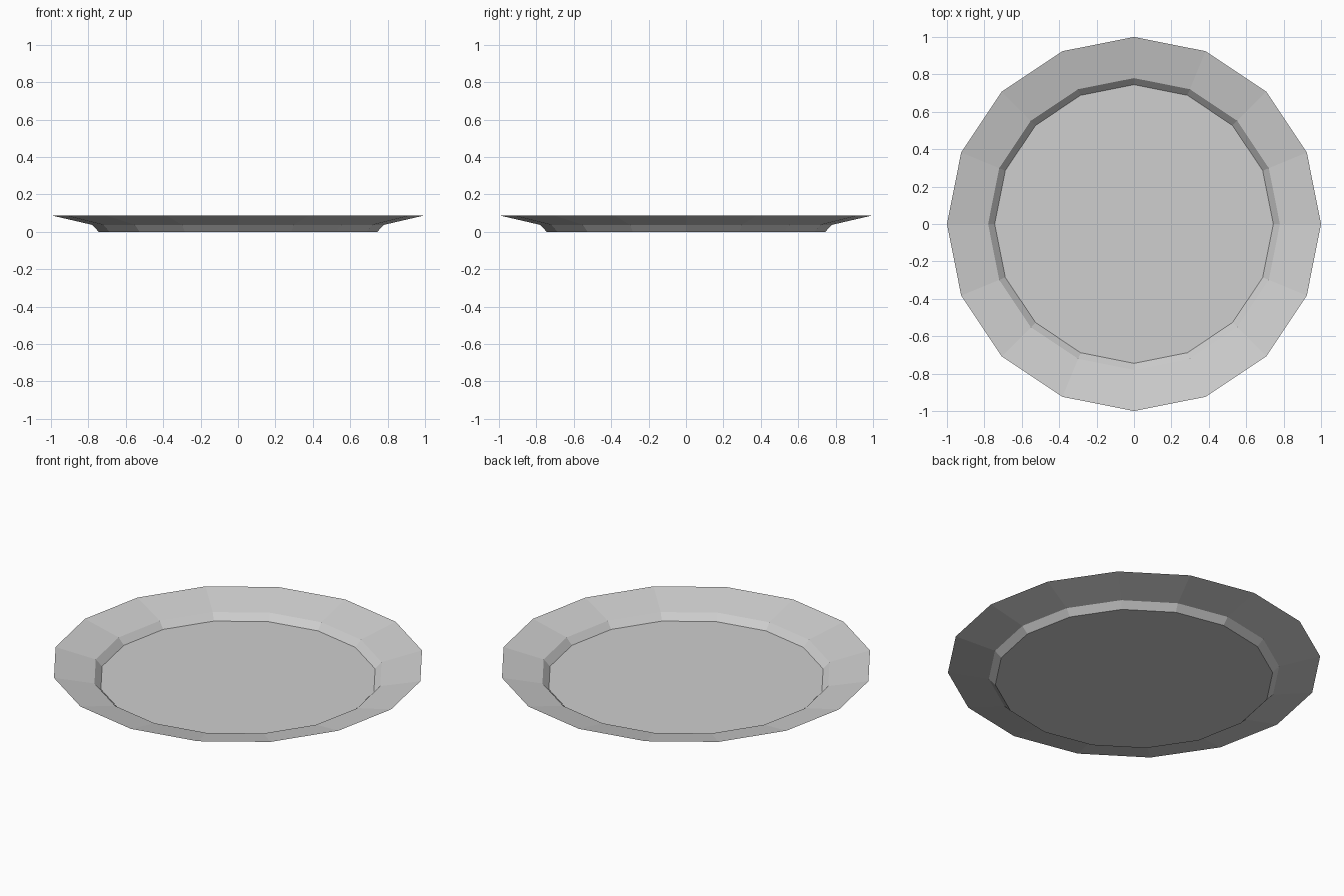
import bpy
import bmesh
from math import cos, sin, tau

cube = bpy.data.objects.get("Cube")
if cube:
    bpy.data.objects.remove(cube, do_unlink=True)

SIDES = 16
# (radius, height) from the flat base, up the short wall, to the flared rim
PROFILE = [(0.745, 0.0), (0.78, 0.037), (1.0, 0.088)]

grey = bpy.data.materials.new("light_grey")
grey.use_nodes = True
colour = (0.62, 0.62, 0.62, 1.0)
grey.diffuse_color = colour
grey.node_tree.nodes["Principled BSDF"].inputs["Base Color"].default_value = colour

# Thin faceted plate: one ring of points per profile step
bm = bmesh.new()
rings = [[bm.verts.new((r * cos(tau * i / SIDES), r * sin(tau * i / SIDES), z))
          for i in range(SIDES)] for r, z in PROFILE]

# Flat centre
bm.faces.new(rings[0])

# Wall and rim, facing up and inward
for inner, outer in zip(rings, rings[1:]):
    for i in range(SIDES):
        j = (i + 1) % SIDES
        bm.faces.new((inner[i], outer[i], outer[j], inner[j]))

mesh = bpy.data.meshes.new("plate")
bm.to_mesh(mesh)
bm.free()
mesh.materials.append(grey)
plate = bpy.data.objects.new("plate", mesh)
bpy.context.collection.objects.link(plate)
